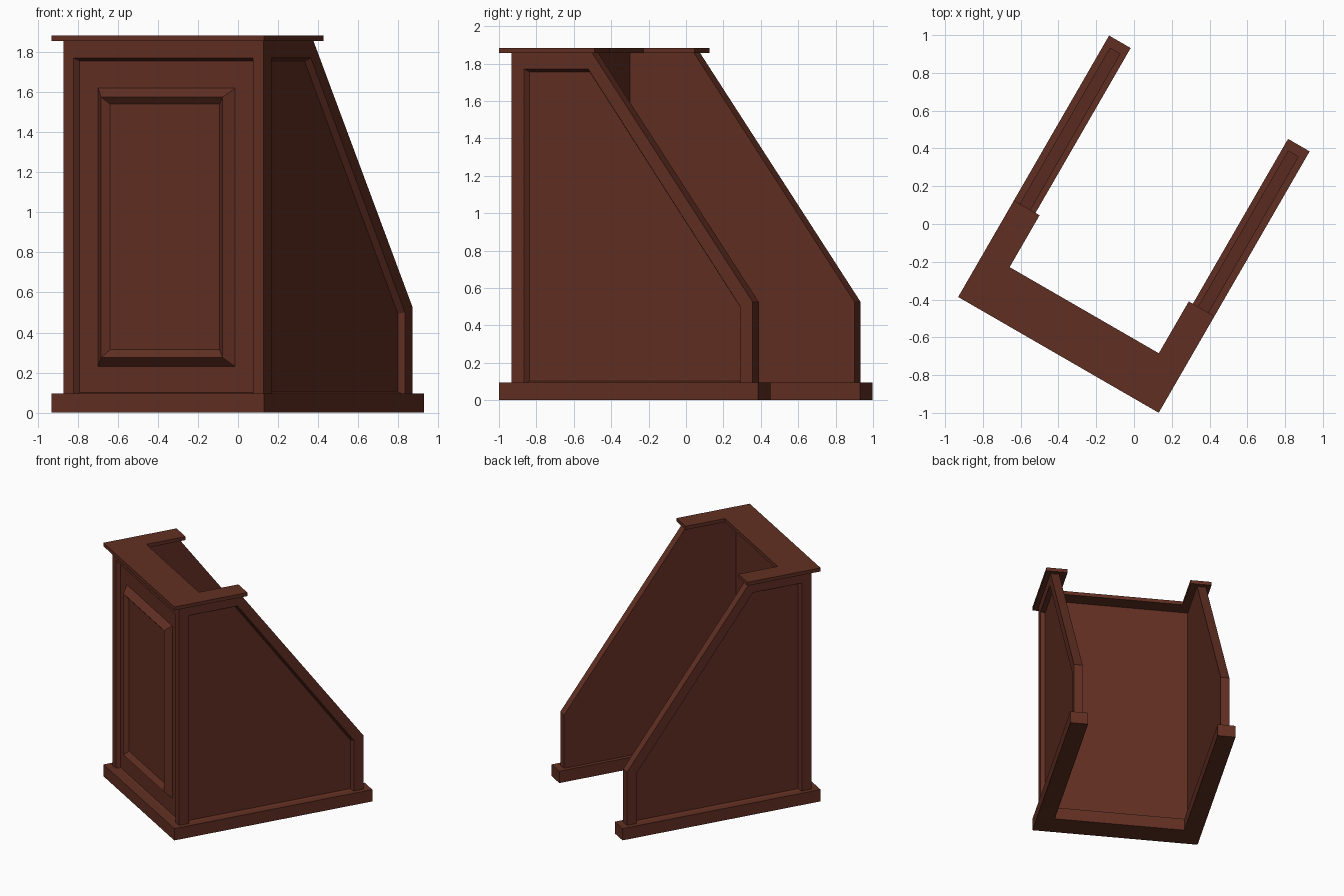
import bpy, bmesh, math

if "Cube" in bpy.data.objects:
    bpy.data.objects.remove(bpy.data.objects["Cube"])

ANGLE = math.radians(-30)          # the whole stand is turned about z

wood = bpy.data.materials.new("dark_wood")
wood.diffuse_color = (0.12, 0.028, 0.016, 1)
wood.use_nodes = True
wood.node_tree.nodes["Principled BSDF"].inputs["Base Color"].default_value = wood.diffuse_color


def loft(name, rings):
    """Join matching rings of points into a closed solid."""
    bm = bmesh.new()
    loops = [[bm.verts.new(p) for p in ring] for ring in rings]
    n = len(loops[0])
    for a, b in zip(loops, loops[1:]):
        for i in range(n):
            j = (i + 1) % n
            bm.faces.new((a[i], a[j], b[j], b[i]))
    bm.faces.new(loops[0])
    bm.faces.new(loops[-1])
    bmesh.ops.recalc_face_normals(bm, faces=bm.faces)
    mesh = bpy.data.meshes.new(name)
    bm.to_mesh(mesh)
    bm.free()
    mesh.materials.append(wood)
    obj = bpy.data.objects.new(name, mesh)
    obj.rotation_euler.z = ANGLE
    bpy.context.collection.objects.link(obj)


def u_slab(name, inner_x, inner_y, back, z0, z1, x=0.613, front=-0.8):
    """U-shaped slab, open at the back."""
    half = [(x, front), (x, back), (inner_x, back), (inner_x, inner_y)]
    pts = half + [(-px, py) for px, py in reversed(half)]
    loft(name, [[(px, py, z) for px, py in pts] for z in (z0, z1)])


def rect(hx, z0, z1, y):
    return [(-hx, y, z0), (hx, y, z0), (hx, y, z1), (-hx, y, z1)]


# Plinth and top
u_slab("base_plinth", 0.481, -0.607, 0.798, 0, 0.095)
u_slab("top_plate", 0.456, -0.527, -0.21, 1.855, 1.883)

# Front wall with bevelled recess, mitred into the side walls
loft("front_wall", [
    rect(0.512, 0.085, 1.855, -0.641),
    rect(0.577, 0.085, 1.855, -0.745),
    rect(0.517, 0.088, 1.772, -0.745),
    rect(0.502, 0.100, 1.755, -0.713)])

# Ridged moulding with flat field on the front
loft("front_raised_panel", [
    rect(0.395, 0.230, 1.620, -0.705),
    rect(0.395, 0.230, 1.620, -0.713),
    rect(0.350, 0.275, 1.575, -0.761),
    rect(0.315, 0.315, 1.540, -0.731)])


def side_ring(x, front, back, z0, shoulder, top_y, z1):
    return [(x, front, z0), (x, back, z0), (x, back, shoulder),
            (x, top_y, z1), (x, front, z1)]


# Sloping side walls with recessed outer faces
for name, s in (("right_side_wall", 1), ("left_side_wall", -1)):
    loft(name, [
        side_ring(s * 0.512, -0.641, 0.745, 0.085, 0.525, -0.245, 1.855),
        side_ring(s * 0.577, -0.745, 0.745, 0.085, 0.525, -0.245, 1.855),
        side_ring(s * 0.577, -0.666, 0.668, 0.088, 0.500, -0.272, 1.772),
        side_ring(s * 0.545, -0.651, 0.653, 0.103, 0.494, -0.279, 1.755)])
